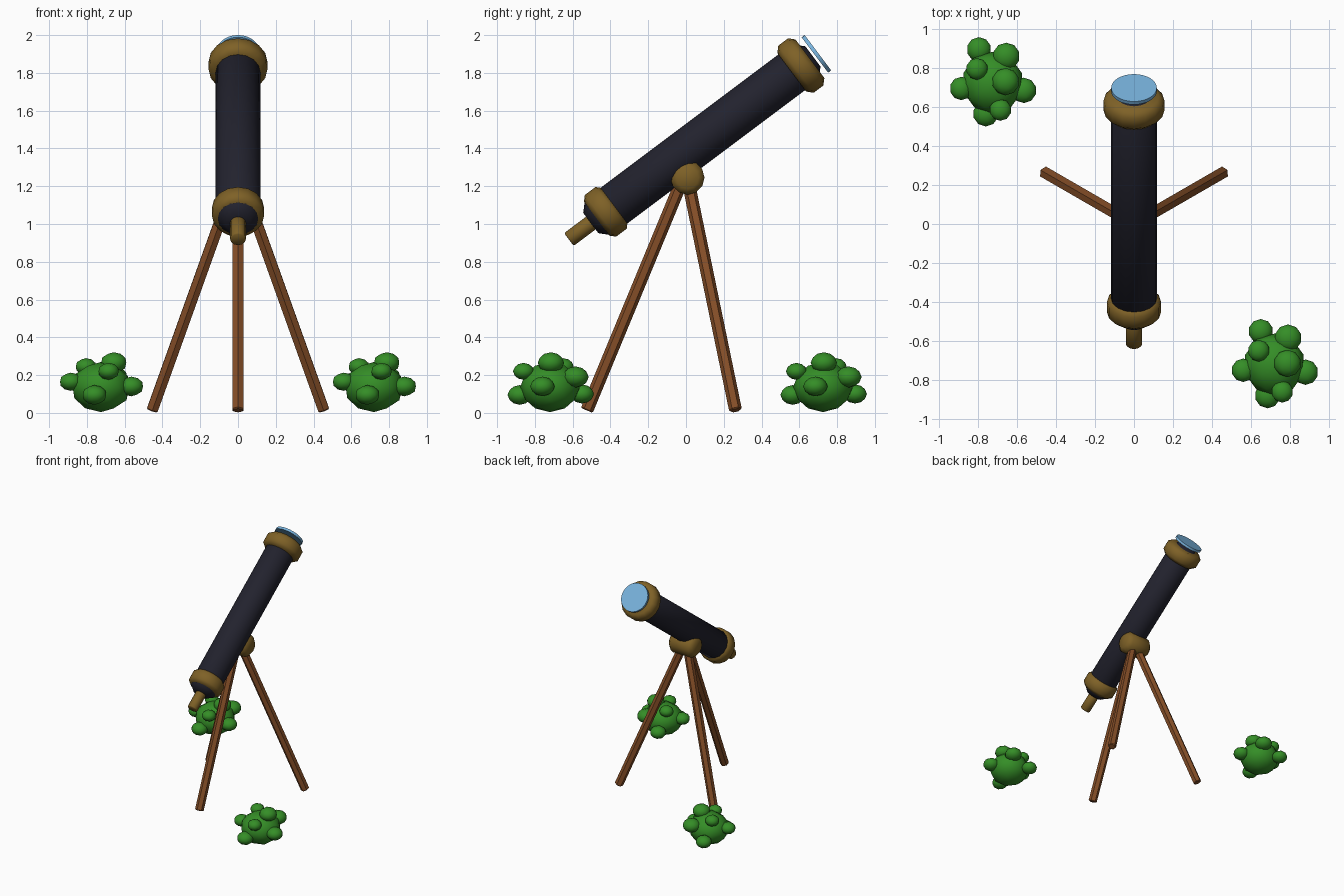
import bpy, math
from mathutils import Vector

if "Cube" in bpy.data.objects:
    bpy.data.objects.remove(bpy.data.objects["Cube"])


def material(name, rgb):
    m = bpy.data.materials.new(name)
    m.diffuse_color = (*rgb, 1)
    m.use_nodes = True
    m.node_tree.nodes["Principled BSDF"].inputs["Base Color"].default_value = m.diffuse_color
    return m


BRASS = material("brass", (0.21, 0.12, 0.02))
DARK = material("dark_tube", (0.016, 0.016, 0.027))
WOOD = material("wood", (0.23, 0.075, 0.02))
GLASS = material("lens_blue", (0.19, 0.45, 0.72))
LEAF = material("leaf_green", (0.035, 0.27, 0.02))


def rod(name, a, b, radius, mat, sides=12, bevel=0.0, smooth=True):
    """Cylinder from a to b with chamfered ends."""
    a, b = Vector(a), Vector(b)
    bpy.ops.mesh.primitive_cylinder_add(vertices=sides, radius=radius, depth=(b - a).length,
                                        location=(a + b) / 2)
    ob = bpy.context.object
    ob.name = name
    ob.rotation_euler = (b - a).to_track_quat('Z', 'Y').to_euler()
    ob.data.materials.append(mat)
    if bevel:
        mod = ob.modifiers.new("bevel", 'BEVEL')
        mod.width = bevel
        mod.segments = 1
        mod.limit_method = 'ANGLE'
        mod.angle_limit = math.radians(75)
        bpy.ops.object.modifier_apply(modifier=mod.name)
    if smooth:
        bpy.ops.object.shade_smooth_by_angle(angle=math.radians(50))
    return ob


def on_axis(t):
    """Point on the tilted optical axis, t measured from y = 0."""
    return (0, 0.8 * t, 1.383 + 0.6 * t)


# Optical tube, brass end rings, eyepiece and lens along one axis
rod("tube", on_axis(-0.63), on_axis(0.84), 0.118, DARK, 16, 0.05)
rod("rear_ring", on_axis(-0.591), on_axis(-0.471), 0.138, BRASS, 16, 0.025)
rod("front_ring", on_axis(0.70), on_axis(0.82), 0.156, BRASS, 16, 0.028)
rod("eyepiece", on_axis(-0.775), on_axis(-0.60), 0.042, BRASS, 12, 0.006)
rod("lens", on_axis(0.853), on_axis(0.873), 0.117, GLASS, 32)

# Pivot under the tube
rod("pivot", (-0.116, 0.008, 1.245), (0.116, 0.008, 1.245), 0.09, BRASS, 12, 0.03)

# Tripod legs
for name, deg in (("front_leg", -90), ("right_leg", 30), ("left_leg", 150)):
    c, s = math.cos(math.radians(deg)), math.sin(math.radians(deg))
    rod(name, (0.525 * c, 0.525 * s, 0.013), (0.025 * c, 0.025 * s, 1.22),
        0.034, WOOD, 6, 0.006, smooth=False)


# Bushes: a main ball with flattened clumps (dx, dy, z, radius)
CLUMPS = [(-0.07, 0.17, 0.10, 0.063), (0.07, 0.135, 0.19, 0.07), (0.16, -0.04, 0.14, 0.065),
          (0.067, 0.005, 0.265, 0.07), (-0.035, -0.16, 0.095, 0.065), (0.04, -0.14, 0.22, 0.056),
          (-0.16, -0.03, 0.165, 0.06), (-0.08, 0.07, 0.245, 0.056)]


def blob(x, y, z, r, squash):
    bpy.ops.mesh.primitive_ico_sphere_add(subdivisions=2, radius=r, location=(x, y, z))
    bpy.context.object.scale.z = squash
    return bpy.context.object


for name, bx, by in (("right_bush", 0.72, -0.72), ("left_bush", -0.725, 0.725)):
    parts = [blob(bx, by, 0.137, 0.158, 0.84)]
    parts += [blob(bx + dx, by + dy, z, r, 0.8) for dx, dy, z, r in CLUMPS]
    for p in parts:
        p.select_set(True)
    bpy.context.view_layer.objects.active = parts[0]
    bpy.ops.object.join()
    parts[0].name = name
    parts[0].data.materials.append(LEAF)
    bpy.ops.object.shade_smooth()
